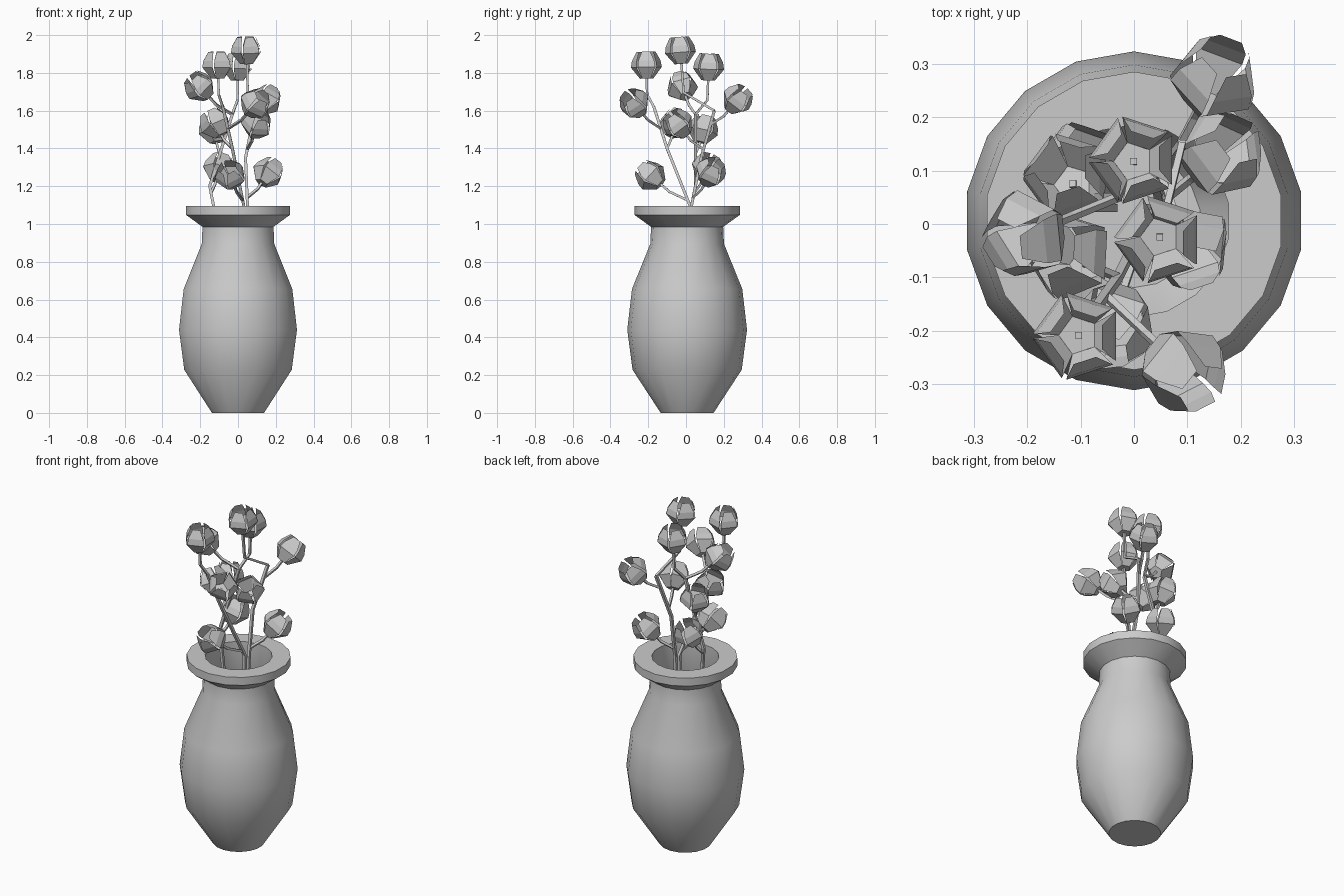
import bpy, bmesh, math
from mathutils import Vector

if "Cube" in bpy.data.objects:
    bpy.data.objects.remove(bpy.data.objects["Cube"])

SIDES = 18
CY = 0.006  # vase sits slightly behind the origin


def finish(name, bm):
    mesh = bpy.data.meshes.new(name)
    bm.to_mesh(mesh)
    bm.free()
    ob = bpy.data.objects.new(name, mesh)
    bpy.context.collection.objects.link(ob)
    return ob


# Vase: lathed outer profile, flat rim, then the same body offset inward
body = [(0.14, 0), (0.289, 0.228), (0.317, 0.44), (0.292, 0.656), (0.195, 0.895)]
rim = [(0.191, 0.985), (0.279, 1.048), (0.279, 1.095), (0.18, 1.095)]
inner = [(r - 0.015, max(z, 0.02)) for r, z in reversed(body)]
bm = bmesh.new()
rings = []
for r, z in body + rim + inner:
    ring = []
    for i in range(SIDES):
        a = math.radians(10) + math.tau * i / SIDES
        ring.append(bm.verts.new((r * math.cos(a), CY + r * math.sin(a), z)))
    rings.append(ring)
for lo, hi in zip(rings, rings[1:]):
    for i in range(SIDES):
        j = (i + 1) % SIDES
        bm.faces.new((lo[i], lo[j], hi[j], hi[i]))
bm.faces.new(rings[0][::-1])
bm.faces.new(rings[-1])
vase = finish("vase", bm)
bpy.context.view_layer.objects.active = vase
vase.select_set(True)
bpy.ops.object.shade_smooth_by_angle(angle=math.radians(35))


# Stem: four-sided tube along a path
def tube(bm, pts, radius):
    prev = None
    for k, p in enumerate(pts):
        d = (pts[min(k + 1, len(pts) - 1)] - pts[max(k - 1, 0)]).normalized()
        u = (Vector((1, 0, 0)) - d * d.x).normalized()
        v = d.cross(u)
        ring = [bm.verts.new(p + (u * math.cos(a) + v * math.sin(a)) * radius)
                for a in (math.pi / 4 + math.pi / 2 * i for i in range(4))]
        if prev:
            for i in range(4):
                j = (i + 1) % 4
                bm.faces.new((prev[i], prev[j], ring[j], ring[i]))
        else:
            bm.faces.new(ring[::-1])
        prev = ring
    bm.faces.new(prev)


# Blossom: pentagonal base with five cupped petals; returns its base point
def blossom(name, centre, axis):
    base = centre - axis * 0.07
    rot = Vector((0, 0, 1)).rotation_difference(axis)
    bm = bmesh.new()

    def vert(a, r, t, z):  # t = sideways offset along the petal
        p = Vector((r * math.cos(a) - t * math.sin(a), r * math.sin(a) + t * math.cos(a), z))
        return bm.verts.new(base + rot @ p)

    rows = [(0.03, 0.022, 0), (0.071, 0.046, 0.06), (0.066, 0.042, 0.095), (0.046, 0.022, 0.142)]
    for i in range(5):
        a = math.tau * i / 5
        prev = None
        for r, w, z in rows:  # radius, half width, height
            pair = (vert(a, r, -w, z), vert(a, r, w, z))
            if prev:
                bm.faces.new((prev[0], prev[1], pair[1], pair[0]))
            prev = pair
    bm.faces.new([vert(math.tau * (i + 0.5) / 5, 0.037, 0, 0) for i in range(5)][::-1])
    finish(name, bm)
    return base


# Point on a main stem at a given height
def at_height(path, z):
    for a, b in zip(path, path[1:]):
        if z <= b.z:
            return a.lerp(b, (z - a.z) / (b.z - a.z))
    return path[-1].copy()


# Sprig: bent main stem with an upright top blossom and three side shoots
def sprig(name, main, tips):
    path = [Vector(p) for p in main]
    path.insert(0, Vector((path[0].x * 0.3, path[0].y, 0.3)))
    bm = bmesh.new()
    for k, tip in enumerate(tips):
        centre = Vector(tip)
        start = at_height(path, centre.z - (0.13 if k else 0))
        side, rise = (0.5, 0.35) if k else (0.9, 0.3)
        elbow = start.lerp(centre, side)
        elbow.z = start.z + (centre.z - start.z) * rise
        axis = (centre - elbow).normalized()
        base = blossom(f"{name}_blossom_{k + 1}", centre, axis)
        tube(bm, [start, elbow, base + axis * 0.008], 0.009)
    tube(bm, path, 0.011)
    finish(name + "_stem", bm)


sprig("front_sprig",
      [(0.03, 0.02, 1.1), (-0.03, -0.1, 1.4), (-0.08, -0.17, 1.62)],
      [(-0.105, -0.21, 1.84), (-0.04, -0.185, 1.255), (0.09, -0.27, 1.635), (-0.12, -0.06, 1.53)])
sprig("left_sprig",
      [(-0.13, 0.03, 1.1), (-0.15, 0.05, 1.2), (-0.03, 0.05, 1.58)],
      [(0, 0.12, 1.83), (-0.1, 0.11, 1.295), (-0.125, 0.09, 1.5), (-0.2, -0.02, 1.725)])
sprig("back_sprig",
      [(0.05, 0.03, 1.1), (0.04, 0.08, 1.35), (0.09, 0.15, 1.6)],
      [(0.047, -0.03, 1.918), (0.16, 0.13, 1.27), (0.1, -0.04, 1.525), (0.15, 0.27, 1.655)])
